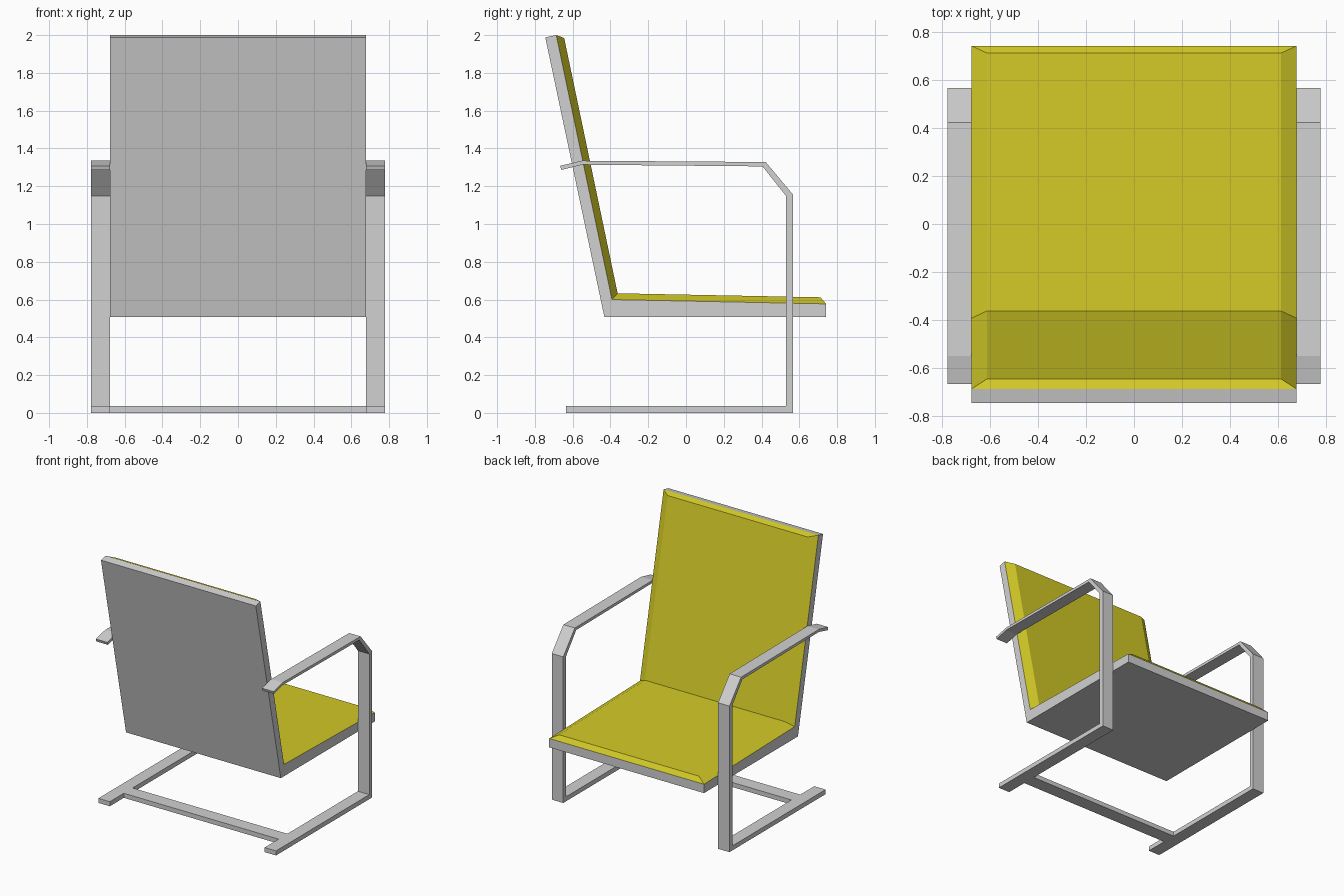
import bpy, bmesh

if "Cube" in bpy.data.objects:
    bpy.data.objects.remove(bpy.data.objects["Cube"])


def material(name, rgb):
    m = bpy.data.materials.new(name)
    m.diffuse_color = (*rgb, 1)
    m.use_nodes = True
    m.node_tree.nodes["Principled BSDF"].inputs["Base Color"].default_value = m.diffuse_color
    return m


grey = material("grey metal", (0.64, 0.64, 0.64))
yellow = material("yellow upholstery", (0.65, 0.59, 0.02))


def finish(name, bm, mat):
    bmesh.ops.recalc_face_normals(bm, faces=bm.faces)
    me = bpy.data.meshes.new(name)
    bm.to_mesh(me)
    bm.free()
    me.materials.append(mat)
    ob = bpy.data.objects.new(name, me)
    bpy.context.collection.objects.link(ob)
    return ob


def extrude_x(name, profile, x0, x1, mat):
    """Extrude a (y, z) outline between two x positions."""
    bm = bmesh.new()
    a = [bm.verts.new((x0, y, z)) for y, z in profile]
    b = [bm.verts.new((x1, y, z)) for y, z in profile]
    bm.faces.new(a)
    bm.faces.new(b[::-1])
    n = len(profile)
    for i in range(n):
        j = (i + 1) % n
        bm.faces.new((a[i], b[i], b[j], a[j]))
    return finish(name, bm, mat)


# L-shaped seat and back shell
extrude_x("seat_shell", [(-0.432, 0.507), (-0.745, 1.988), (-0.687, 2.0),
                         (-0.392, 0.60), (0.742, 0.577), (0.742, 0.507)],
          -0.677, 0.677, grey)

# Padded cushions: base outline on the shell, raised outline narrower (bevelled rim)
base = [(-0.687, 2.0), (-0.392, 0.60), (0.742, 0.577)]
raised = [(-0.645, 1.985), (-0.362, 0.633), (0.712, 0.612)]
bm = bmesh.new()
o = [[bm.verts.new((s * 0.677, y, z)) for y, z in base] for s in (-1, 1)]
t = [[bm.verts.new((s * 0.612, y, z)) for y, z in raised] for s in (-1, 1)]
for i in (0, 1):
    for p, q in ((t[0], t[1]), (o[0], o[1]), (o[0], t[0]), (o[1], t[1])):
        bm.faces.new((p[i], q[i], q[i + 1], p[i + 1]))
for i in (0, 2):
    bm.faces.new((o[0][i], o[1][i], t[1][i], t[0][i]))
finish("cushion", bm, yellow)

# Side frames: armrest, front upright and floor runner in one bent bar
bar = [(-0.667, 1.308), (-0.55, 1.335), (0.422, 1.328), (0.567, 1.155),
       (0.567, 0), (-0.635, 0), (-0.635, 0.036), (0.53, 0.036),
       (0.53, 1.148), (0.405, 1.305), (-0.55, 1.314), (-0.66, 1.286)]
for side, s in (("left", -1), ("right", 1)):
    extrude_x(side + "_frame", bar, s * 0.677, s * 0.777, grey)

# Floor crossbar near the rear
extrude_x("crossbar", [(-0.46, 0), (-0.35, 0), (-0.35, 0.036), (-0.46, 0.036)],
          -0.677, 0.677, grey)
